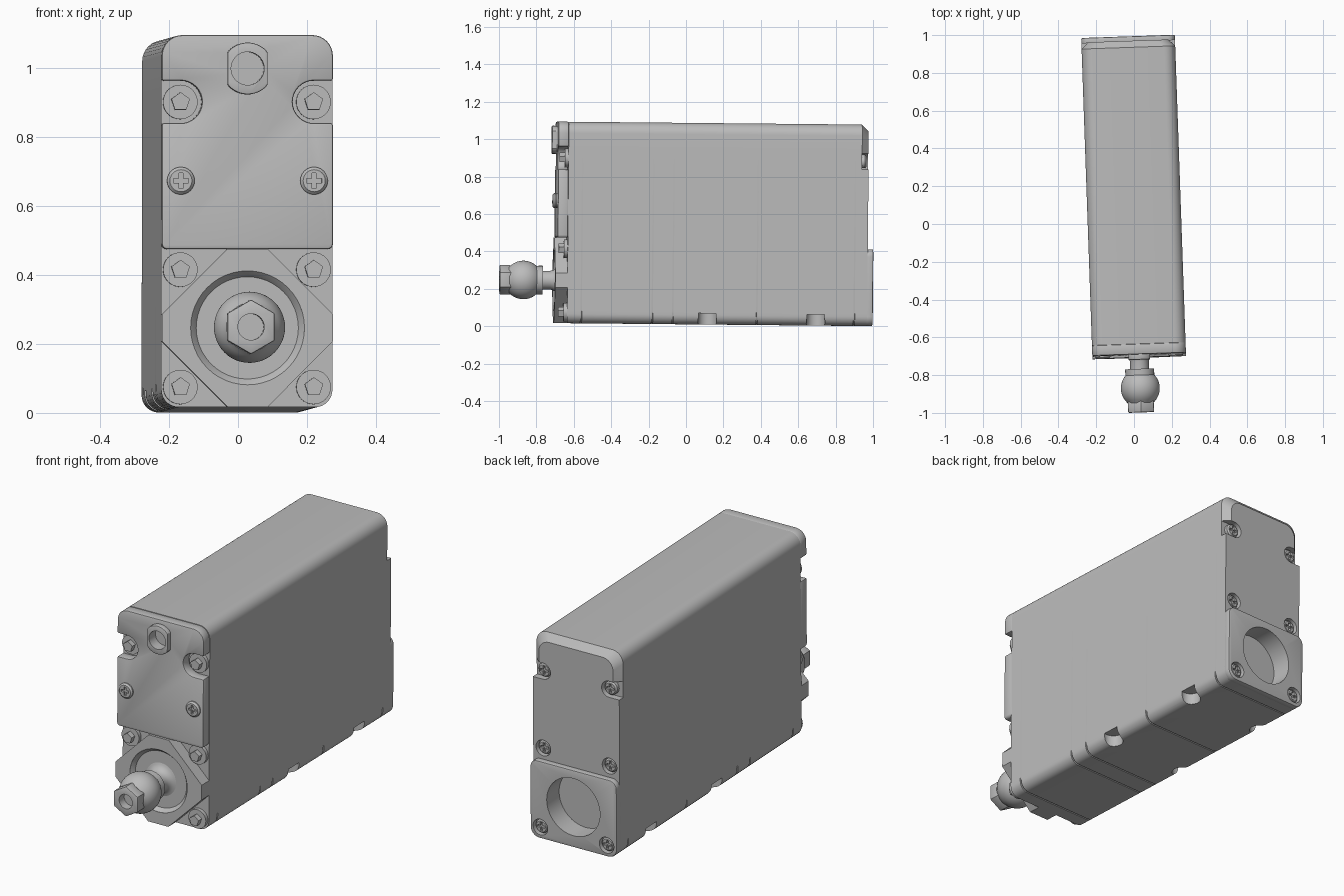
import bpy, bmesh
from math import sin, cos, pi, radians
from mathutils import Matrix

if "Cube" in bpy.data.objects:
    bpy.data.objects.remove(bpy.data.objects["Cube"])

grey = bpy.data.materials.new("light_grey")
grey.use_nodes = True
grey.diffuse_color = (0.5, 0.5, 0.5, 1)
grey.node_tree.nodes["Principled BSDF"].inputs["Base Color"].default_value = (0.5, 0.5, 0.5, 1)

parts = []
W, H = 0.248, 1.077          # half width and height of the housing
AXIS = 0.229                 # height of the ball stud


def arc(cx, cz, r, a0, a1, n=8):
    return [(cx + r * cos(radians(a0 + (a1 - a0) * i / n)),
             cz + r * sin(radians(a0 + (a1 - a0) * i / n))) for i in range(n + 1)]


def circle(cx, cz, r, n=40, start=90):
    return arc(cx, cz, r, start, start + 360, n)[:-1]


def mirrored(half):
    return half + [(-x, z) for x, z in reversed(half)]


def loft(name, sections, keep=True):
    """Join (y, outline) sections into a closed solid."""
    bm = bmesh.new()
    rings = [[bm.verts.new((x, y, z)) for x, z in pts] for y, pts in sections]
    for a, b in zip(rings, rings[1:]):
        for i in range(len(a)):
            j = (i + 1) % len(a)
            bm.faces.new((a[i], a[j], b[j], b[i]))
    bm.faces.new(rings[0])
    bm.faces.new(rings[-1])
    bmesh.ops.recalc_face_normals(bm, faces=bm.faces)
    mesh = bpy.data.meshes.new(name)
    bm.to_mesh(mesh)
    bm.free()
    mesh.materials.append(grey)
    ob = bpy.data.objects.new(name, mesh)
    bpy.context.scene.collection.objects.link(ob)
    if keep:
        parts.append(ob)
    return ob


def prism(name, pts, y0, y1, keep=True):
    return loft(name, [(y0, pts), (y1, pts)], keep)


def lathe(name, profile, cx=0, cz=AXIS, n=48):
    return loft(name, [(y, circle(cx, cz, r, n)) for r, y in profile])


def bake(ob):
    dg = bpy.context.evaluated_depsgraph_get()
    mesh = bpy.data.meshes.new_from_object(ob.evaluated_get(dg))
    ob.modifiers.clear()
    ob.data = mesh


def cut(ob, cutter, remove=True):
    mod = ob.modifiers.new("cut", "BOOLEAN")
    mod.operation, mod.solver, mod.object = "DIFFERENCE", "EXACT", cutter
    bake(ob)
    if remove:
        bpy.data.objects.remove(cutter)


def bevel(ob, width):
    mod = ob.modifiers.new("bevel", "BEVEL")
    mod.width, mod.segments, mod.limit_method = width, 2, "ANGLE"
    mod.angle_limit = radians(40)
    bake(ob)


def box(cx, cz, hx, hz):
    return [(cx - hx, cz - hz), (cx + hx, cz - hz), (cx + hx, cz + hz), (cx - hx, cz + hz)]


def cross_screw(name, x, z, r, y_base, y_face):
    """Round head with a plus-shaped recess; y_face is the outer end."""
    d = 1 if y_face > y_base else -1
    ob = lathe(name, [(r, y_base), (r, y_face - 0.008 * d), (r * 0.8, y_face)], x, z, 24)
    for hx, hz in ((0.022, 0.006), (0.006, 0.022)):
        cut(ob, prism("slot", box(x, z, hx, hz), y_face - 0.012 * d, y_face + 0.02 * d, False))


# Main housing: bottom seams and sloped rear rim come from shifted sections
def housing_outline(low=0.0, top=0.0):
    half = [(0, low)]
    half += arc(W - 0.05 - low, 0.05 + low, 0.05, -90, 0)
    half += [(W, 0.065 + low), (W, 0.91), (W - top, 0.92)]
    half += arc(W - 0.06 - top, H - 0.06 - top, 0.06, 0, 90)
    return mirrored(half)[:-1]


sections = [(-0.645, housing_outline())]
for y in (-0.57, -0.19, -0.08, 0.37, 0.89):
    sections += [(y - 0.004, housing_outline()), (y - 0.003, housing_outline(0.005)),
                 (y + 0.003, housing_outline(0.005)), (y + 0.004, housing_outline())]
sections += [(0.925, housing_outline()), (0.96, housing_outline(0, 0.035))]
housing = loft("housing", sections)

# Half-round mounting notches along the lower edges
for y in (0.105, 0.685):
    for s in (-1, 1):
        ob = prism("notch", circle(0, 0, 0.05, 32), -0.1, 0.06, False)
        ob.data.transform(Matrix.Translation((s * 0.232, y, 0)) @ Matrix.Rotation(pi / 2, 4, "X"))
        ob.data.transform(Matrix.Diagonal((1, 1, 1, 1)))
        # keep the flat roof of the notch at a fixed height
        top = max(v.co.z for v in ob.data.vertices)
        ob.data.transform(Matrix.Translation((0, 0, 0.06 - top)))
        cut(housing, ob)

# Rear plate with its large round recess
rear = mirrored([(0, 0)] + arc(W - 0.05, 0.05, 0.05, -90, 0) + arc(W - 0.04, 0.37, 0.04, 0, 90))
rear_plate = prism("rear_plate", rear[1:-1], 0.95, 0.99)
bevel(rear_plate, 0.006)
recess = prism("recess", circle(0, 0.215, 0.153, 56), 0.88, 1.1, False)
cut(housing, recess, False)
cut(rear_plate, recess)

# Rear screws: open pockets at the top, round pockets below
for s, side in ((1, "left"), (-1, "right")):
    u = arc(0.19, 0.88, 0.043, 270, 90, 16) + [(0.3, 0.923), (0.3, 0.837)]
    cut(housing, prism("pocket", [(s * x, z) for x, z in u], 0.925, 1.1, False))
    cross_screw("rear_top_screw_" + side, s * 0.19, 0.88, 0.036, 0.91, 0.95)
    cut(housing, prism("pocket", circle(s * 0.19, 0.47, 0.042), 0.93, 1.1, False))
    cross_screw("rear_middle_screw_" + side, s * 0.19, 0.47, 0.036, 0.92, 0.952)
    cut(rear_plate, prism("pocket", circle(s * 0.19, 0.06, 0.042), 0.961, 1.1, False))
    cross_screw("rear_lower_screw_" + side, s * 0.19, 0.06, 0.036, 0.955, 0.982)

# Upper front cover with U-shaped side notches
half = arc(W - 0.015, 0.472, 0.015, -90, 0, 4)
half += [(W, 0.822)] + arc(0.193, 0.8835, 0.0615, 270, 90, 16) + [(W, 0.945)]
half += arc(W - 0.06, H - 0.06, 0.06, 0, 90)
cover = prism("front_cover", mirrored(half), -0.70, -0.645)
bevel(cover, 0.006)

# Sensor port: round boss with flat sides
port = [(max(-0.058, min(0.058, x)), z) for x, z in circle(0, 0.98, 0.075, 48)]
sensor_port = prism("sensor_port", port, -0.728, -0.69)
bevel(sensor_port, 0.004)
bore = prism("bore", circle(0, 0.98, 0.048), -0.8, -0.67, False)
cut(cover, bore, False)
cut(sensor_port, bore)

# Front bolts
for s, side in ((1, "left"), (-1, "right")):
    x = s * 0.193
    cross_screw("front_screw_" + side, x, 0.655, 0.04, -0.69, -0.714)
    for row, z in (("lower", 0.058), ("middle", 0.398), ("upper", 0.8835)):
        lathe(row + "_bolt_flange_" + side, [(0.05, -0.64), (0.05, -0.664)], x, z, 32)
        prism(row + "_bolt_head_" + side, circle(x, z, 0.028, 5), -0.692, -0.66)

# Eight-sided flange with a shallow dish
k = 0.287
q = [(k - AXIS, 0), (W, AXIS - k + W), (W, AXIS + k - W), (k - AXIS, 2 * AXIS)]
flange = prism("stud_flange", mirrored(q), -0.71, -0.64)
dish = lathe("dish", [(0.165, -0.75), (0.165, -0.709), (0.155, -0.698), (0.148, -0.688)])
parts.remove(dish)
cut(flange, dish)

# Ball stud: flared neck, collar, ball and hexagonal end
lathe("stud_neck", [(0.1, -0.685), (0.078, -0.69), (0.062, -0.7), (0.053, -0.715),
                    (0.05, -0.73), (0.05, -0.78)])
ball = [(0.077, -0.77)]
ball += [(0.103 * sin(a), -0.872 + 0.103 * cos(a))
         for a in [radians(48 + 84 * i / 16) for i in range(17)]]
lathe("ball", ball + [(0.07, -0.95)])
hex_end = prism("hex_end", circle(0, AXIS, 0.079, 6), -1.0, -0.94)
bevel(hex_end, 0.004)
cut(hex_end, prism("bore", circle(0, AXIS, 0.038), -1.1, -0.955, False))

# Slight yaw and pitch of the whole assembly, then smooth shading
pose = (Matrix.Translation((0.003, 0, 0.0105)) @ Matrix.Rotation(radians(2.0), 4, "Z")
        @ Matrix.Rotation(radians(-0.55), 4, "X"))
for ob in parts:
    ob.matrix_world = pose
bpy.ops.object.select_all(action="DESELECT")
for ob in parts:
    ob.select_set(True)
bpy.context.view_layer.objects.active = housing
bpy.ops.object.shade_smooth_by_angle(angle=radians(30))
